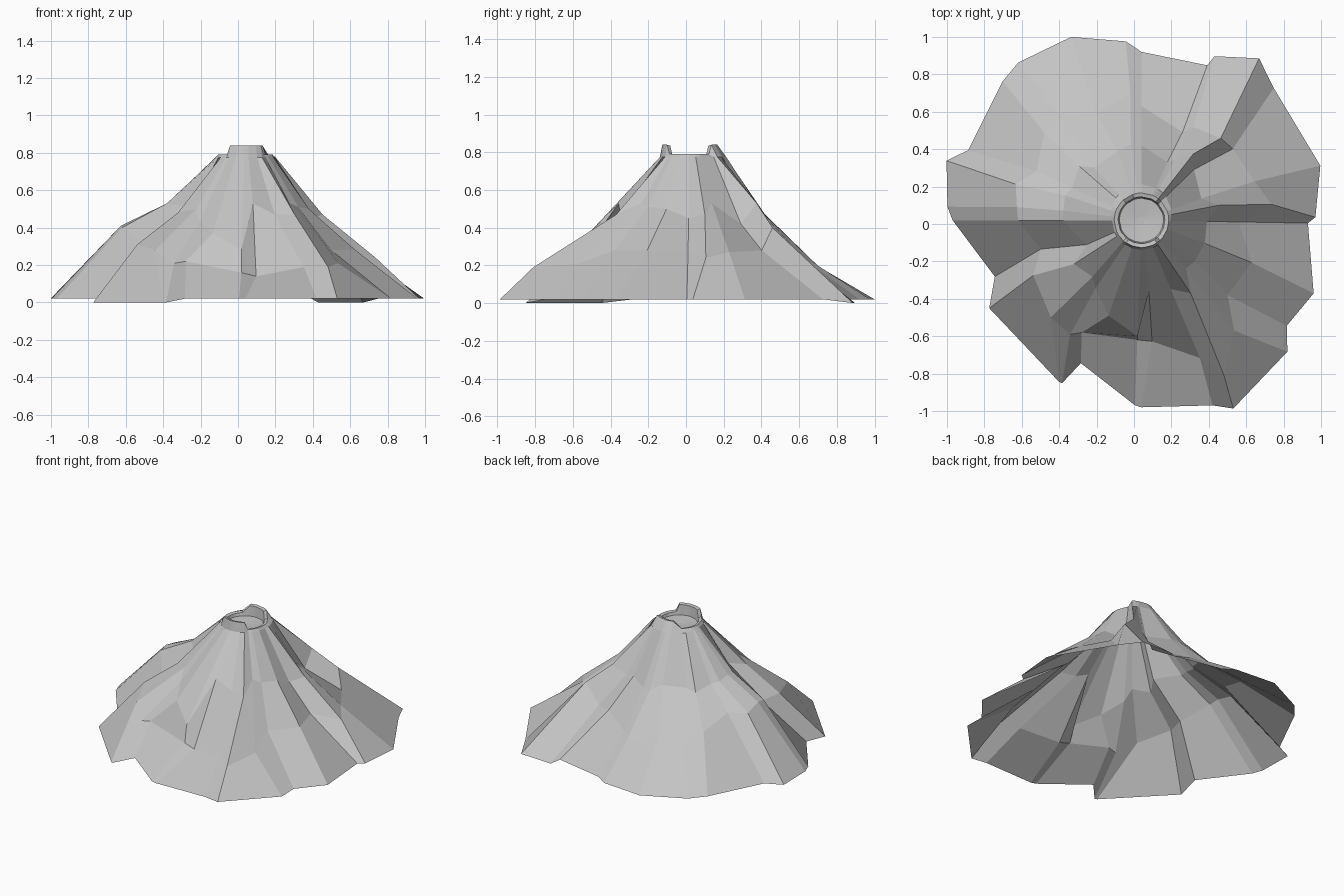
import bpy
import bmesh
from math import sin, cos, radians

default_cube = bpy.data.objects.get("Cube")
if default_cube:
    bpy.data.objects.remove(default_cube, do_unlink=True)

CENTRE_X, CENTRE_Y = 0.04, 0.02

# Ridges and gullies, counter-clockwise from the left side:
# foot angle, foot radius, shoulder angle, shoulder radius, shoulder height
SPOKES = [
    (1, .93, 7, .70, .24),
    (17, 1.0, 19, .64, .27),
    (45, 1.0, 38, .62, .28),
    (54, 1.07, 46, .61, .40),
    (66, .96, 61, .57, .30),
    (67, .90, 65, .52, .27),
    (90, .90, 90, .61, .23),
    (95, .96, 95, .68, .20),
    (111, 1.05, 113, .62, .26),
    (128, 1.07, 128, .72, .25),
    (135, 1.05, 138, .70, .31),
    (158, 1.0, 155, .62, .38),
    (163, 1.09, 164, .70, .38),
    (176, 1.04, 174, .67, .41),
    (180, 1.01, 180, .66, .40),
    (201, .84, 196, .56, .30),
    (210, .94, 207, .65, .31),
    (243, .97, 227, .71, .28),
    (244, .97, 238, .72, .21),
    (247, .83, 242, .68, .22),
    (268, .99, 268, .64, .16),
    (270, 1.0, 275, .65, .14),
    (291, 1.06, 293, .80, .19),
    (296, 1.12, 298, .94, .19),
    (318, 1.05, 310, .77, .21),
    (324, .96, 319, .61, .28),
    (337, 1.0, 339, .63, .28),
    (359, .89, 359, .52, .27),
]

# Upper slope of the same spokes: angle, radius, height
UPPER = [
    (11, .42, .47), (20, .34, .53), (44, .39, .42),
    (52, .45, .53), (61, .37, .48), (66, .34, .47),
    (90, .40, .46), (98, .41, .46), (109, .39, .50),
    (132, .38, .48), (139, .44, .47), (155, .41, .50),
    (162, .43, .51), (173, .42, .53), (180, .42, .53),
    (204, .32, .51), (213, .43, .48), (229, .40, .50),
    (236, .44, .43), (251, .54, .37), (268, .62, .28),
    (276, .38, .53), (293, .40, .47), (304, .47, .47),
    (313, .35, .53), (322, .36, .51), (340, .36, .50),
    (359, .35, .45),
]


def polar(angle, radius, height):
    """Point around the crater axis."""
    a = radians(angle)
    return (CENTRE_X + radius * cos(a), CENTRE_Y + radius * sin(a), height)


def make_material(name, value):
    material = bpy.data.materials.new(name)
    material.use_nodes = True
    colour = (value, value, value, 1)
    material.diffuse_color = colour
    shader = material.node_tree.nodes["Principled BSDF"]
    shader.inputs["Base Color"].default_value = colour
    shader.inputs["Roughness"].default_value = 0.9
    return material


def make_object(name, rings, material, cap=False):
    """Skin neighbouring closed rings with flat faces, listed bottom to top."""
    bm = bmesh.new()
    loops = [[bm.verts.new(point) for point in ring] for ring in rings]
    for lower, upper in zip(loops, loops[1:]):
        count = len(lower)
        for i in range(count):
            j = (i + 1) % count
            bm.faces.new((lower[i], lower[j], upper[j], upper[i]))
    if cap:
        bm.faces.new(loops[-1])
    mesh = bpy.data.meshes.new(name)
    bm.to_mesh(mesh)
    bm.free()
    mesh.materials.append(material)
    obj = bpy.data.objects.new(name, mesh)
    bpy.context.collection.objects.link(obj)
    return obj


def foot_height(angle):
    """Some spurs dip a little below the rest of the skirt."""
    return 0.0 if 205 < angle < 246 or 50 < angle < 66.5 else 0.02


def rim_height(angle):
    """The lip stands up at front and back and is breached at the sides."""
    return 0.84 if abs(sin(radians(angle))) > 0.77 else 0.79


def collar_radius(angle):
    """The neck is a little fuller towards the back."""
    return 0.158 + 0.035 * max(0, sin(radians(angle)))


rock = make_material("light grey rock", 0.55)

# Mountain flanks, open underneath
foot = [polar(a, r, foot_height(a)) for a, r, *_ in SPOKES]
shoulder = [polar(a, r, z) for _, _, a, r, z in SPOKES]
upper = [polar(*point) for point in UPPER]
angles = [point[0] for point in UPPER]
collar = [polar(a, collar_radius(a), 0.775) for a in angles]
lip = [polar(a, 0.146, rim_height(a)) for a in angles]
make_object("mountain_slopes", [foot, shoulder, upper, collar, lip], rock)

# Crater lip, inner wall and floor
inner_lip = [polar(a, 0.125, rim_height(a) - 0.005) for a in angles]
floor_edge = [polar(a, 0.118, 0.765) for a in angles]
make_object("crater_lip", [lip, inner_lip, floor_edge], rock)
floor_centre = [polar(a, 0.02, 0.755) for a in angles]
make_object("crater_floor", [floor_edge, floor_centre], rock, cap=True)
